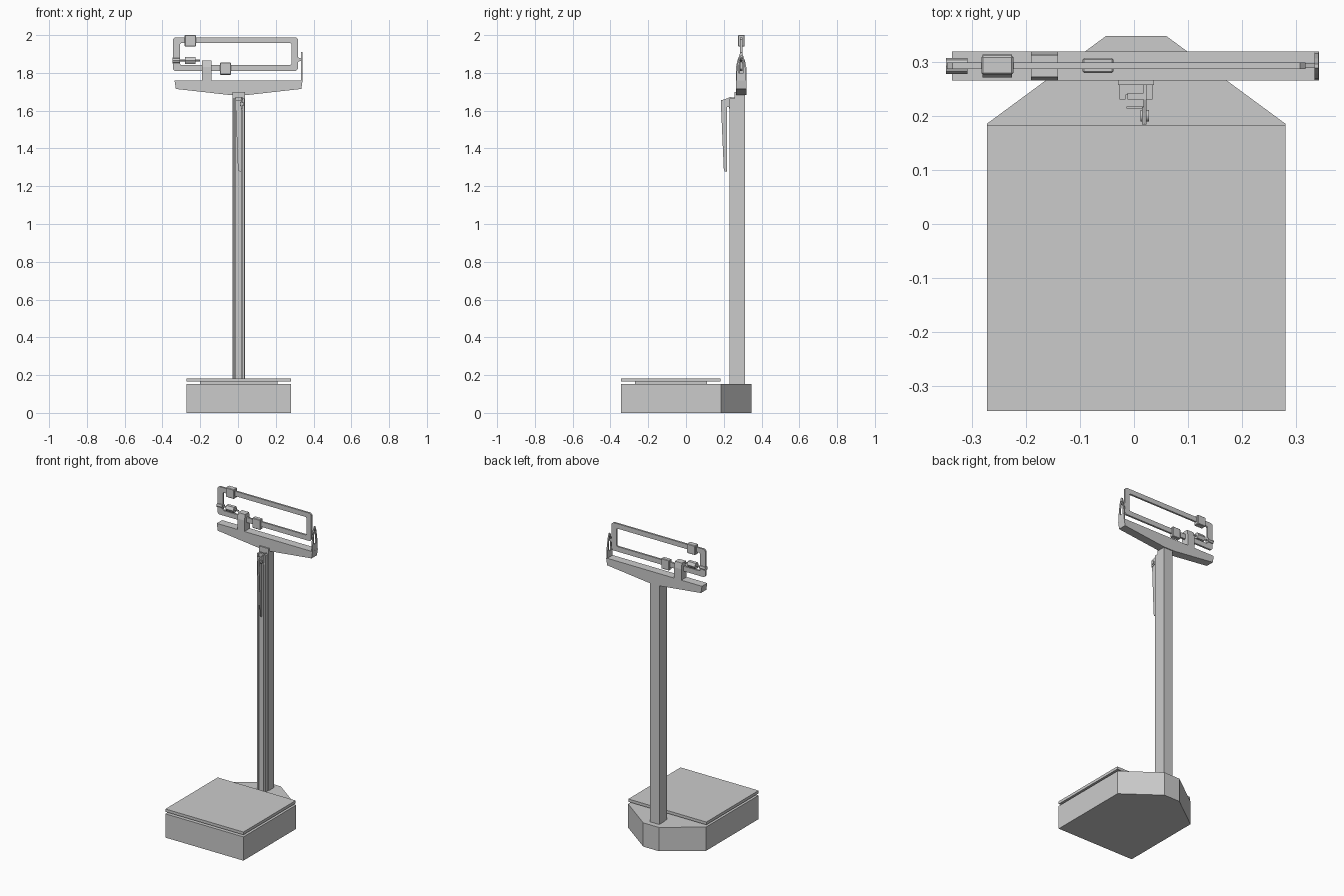
import bpy, bmesh, math
from mathutils import Vector

if "Cube" in bpy.data.objects:
    bpy.data.objects.remove(bpy.data.objects["Cube"])


def place(axis, u, v, w):
    """Profile point (u, v) at depth w along the axis."""
    return {'x': Vector((w, u, v)), 'y': Vector((u, w, v)), 'z': Vector((u, v, w))}[axis]


def finish(name, bm, bevel=0):
    bmesh.ops.recalc_face_normals(bm, faces=bm.faces[:])
    me = bpy.data.meshes.new(name)
    bm.to_mesh(me)
    bm.free()
    ob = bpy.data.objects.new(name, me)
    bpy.context.collection.objects.link(ob)
    if bevel:
        m = ob.modifiers.new("bevel", 'BEVEL')
        m.width, m.segments = bevel, 1
    return ob


def prism(name, axis, pts, lo, hi, bevel=0):
    bm = bmesh.new()
    a, b = ([bm.verts.new(place(axis, u, v, w)) for u, v in pts] for w in (lo, hi))
    bm.faces.new(a)
    bm.faces.new(b)
    n = len(pts)
    for i in range(n):
        j = (i + 1) % n
        bm.faces.new((a[i], a[j], b[j], b[i]))
    return finish(name, bm, bevel)


def ring(name, axis, outer, inner, lo, hi):
    """Flat frame between two loops with equal point counts."""
    bm = bmesh.new()
    loops = [[bm.verts.new(place(axis, u, v, w)) for u, v in pts]
             for pts, w in ((outer, lo), (outer, hi), (inner, hi), (inner, lo))]
    n = len(outer)
    for k in range(4):
        p, q = loops[k], loops[(k + 1) % 4]
        for i in range(n):
            j = (i + 1) % n
            bm.faces.new((p[i], p[j], q[j], q[i]))
    return finish(name, bm)


def box(name, x0, x1, y0, y1, z0, z1, bevel=0):
    return prism(name, 'z', [(x0, y0), (x1, y0), (x1, y1), (x0, y1)], z0, z1, bevel)


def rod(name, sides, r, x0, x1, y, z):
    pts = [(y + r * math.cos(2 * math.pi * i / sides),
            z + r * math.sin(2 * math.pi * i / sides)) for i in range(sides)]
    ob = prism(name, 'x', pts, x0, x1)
    if sides > 8:
        for p in ob.data.polygons:
            p.use_smooth = len(p.vertices) == 4
    return ob


def chamfered(x0, x1, z0, z1, c):
    return [(x0 + c, z0), (x1 - c, z0), (x1, z0 + c), (x1, z1 - c),
            (x1 - c, z1), (x0 + c, z1), (x0, z1 - c), (x0, z0 + c)]


# Base with tapered back, and standing platform
prism("base", 'z', [(-.272, -.345), (.28, -.345), (.28, .185),
                    (.06, .347), (-.052, .347), (-.272, .185)], 0, .152)
box("platform", -.272, .28, -.345, .183, .165, .183)
box("platform_support", -.2, .21, -.27, .11, .15, .167)

# Column with front channel and sliding height rod
box("column", -.03, .037, .257, .313, .15, 1.70)
prism("front_channel", 'z', [(-.027, .26), (-.027, .23), (-.016, .23), (-.016, .238),
                             (.022, .238), (.022, .23), (.034, .23), (.034, .26)], .15, 1.665)
box("height_rod", -.012, .018, .23, .242, .155, 1.672)

# Folded measuring arm: bracket, hinge pin and tapered L-section
prism("arm_bracket", 'x', [(.184, 1.652), (.23, 1.67), (.258, 1.67), (.258, 1.605),
                           (.232, 1.605), (.226, 1.62), (.21, 1.62), (.186, 1.61)], .018, .023)
rod("hinge_pin", 12, .011, .012, .028, .2, 1.635)
prism("arm_side", 'x', [(.184, 1.655), (.216, 1.663), (.214, 1.28),
                        (.206, 1.277), (.2, 1.29)], .015, .019)
prism("arm_face", 'y', [(-.014, 1.655), (.019, 1.655), (.019, 1.28),
                        (.01, 1.277), (0, 1.285)], .213, .217)

# Beam tray
prism("beam_tray", 'y', [(-.336, 1.76), (-.329, 1.715), (-.035, 1.682),
                         (.04, 1.682), (.335, 1.715), (.342, 1.76)], .265, .319)

# Balance frame
ring("balance_frame", 'y', chamfered(-.345, .317, 1.81, 1.988, .01),
     chamfered(-.308, .284, 1.842, 1.957, .006), .286, .298)

# Pivot block with tapered top
prism("pivot_block", 'x', [(.265, 1.755), (.319, 1.755), (.319, 1.83), (.312, 1.866),
                           (.272, 1.866), (.265, 1.83)], -.19, -.14)

# Sliding weights
box("upper_weight", -.282, -.223, .276, .311, 1.94, 2.0, .003)
box("lower_weight", -.095, -.038, .279, .307, 1.79, 1.855, .003)

# Zero adjuster
rod("adjuster_screw", 10, .005, -.34, -.2, .292, 1.866)
rod("adjuster_nut", 6, .021, -.28, -.225, .292, 1.866)
rod("adjuster_knob", 8, .015, -.347, -.308, .292, 1.866)

# Pointer tip and the slotted stop it moves in
prism("pointer_tip", 'y', [(.31, 1.855), (.342, 1.868), (.342, 1.873), (.31, 1.885)], .288, .297)
ring("pointer_stop", 'x',
     [(.267, 1.755), (.317, 1.755), (.315, 1.82), (.306, 1.88), (.296, 1.91),
      (.288, 1.91), (.278, 1.88), (.269, 1.82)],
     [(.279, 1.80), (.305, 1.80), (.304, 1.825), (.299, 1.878), (.295, 1.89),
      (.289, 1.89), (.285, 1.878), (.280, 1.825)], .333, .341)
